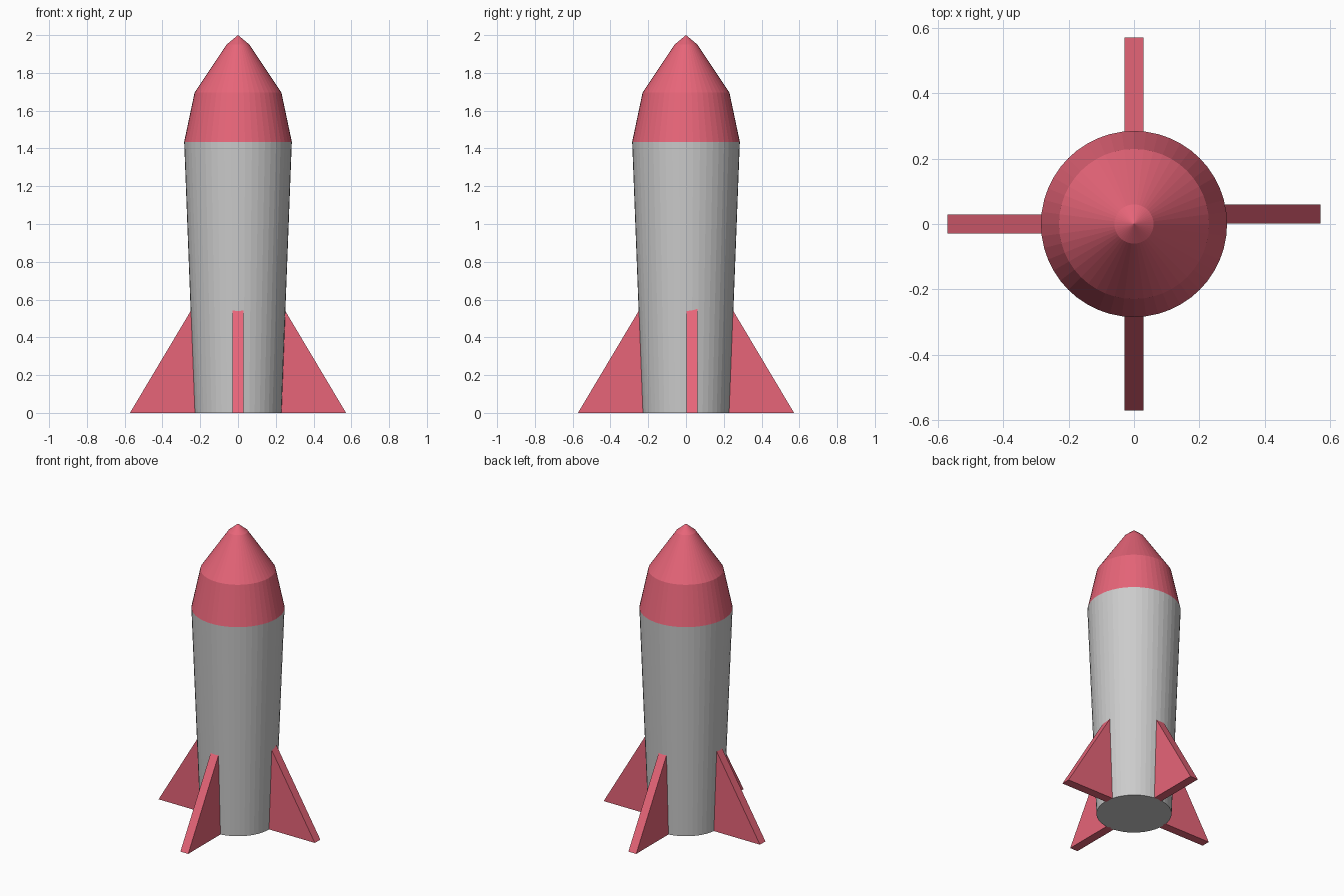
import bpy, bmesh, math
from mathutils import Matrix

if "Cube" in bpy.data.objects:
    bpy.data.objects.remove(bpy.data.objects["Cube"])

SIDES = 48

red = bpy.data.materials.new("red_paint")
red.diffuse_color = (0.8, 0.13, 0.19, 1)
red.use_nodes = True
red.node_tree.nodes["Principled BSDF"].inputs["Base Color"].default_value = red.diffuse_color


def add_object(name, bm, material=None):
    bmesh.ops.recalc_face_normals(bm, faces=bm.faces)
    mesh = bpy.data.meshes.new(name)
    bm.to_mesh(mesh)
    bm.free()
    obj = bpy.data.objects.new(name, mesh)
    bpy.context.collection.objects.link(obj)
    if material:
        mesh.materials.append(material)
    return obj


def lathe(name, profile, material=None):
    """Spin a (radius, z) profile that starts and ends on the z axis."""
    bm = bmesh.new()
    verts = [bm.verts.new((r, 0, z)) for r, z in profile]
    edges = [bm.edges.new(pair) for pair in zip(verts, verts[1:])]
    bmesh.ops.spin(bm, geom=verts + edges, cent=(0, 0, 0), axis=(0, 0, 1),
                   angle=math.tau, steps=SIDES, use_merge=True)
    bmesh.ops.remove_doubles(bm, verts=bm.verts, dist=1e-5)
    return add_object(name, bm, material)


def fin(name, angle, y_min, y_max):
    """Triangular plate pointing along +x, turned about z."""
    outline = [(0.222, 0), (0.572, 0), (0.24, 0.557)]
    bm = bmesh.new()
    face = bm.faces.new([bm.verts.new((x, y_min, z)) for x, z in outline])
    new = bmesh.ops.extrude_face_region(bm, geom=[face])["geom"]
    bmesh.ops.translate(bm, vec=(0, y_max - y_min, 0),
                        verts=[v for v in new if isinstance(v, bmesh.types.BMVert)])
    bmesh.ops.rotate(bm, verts=bm.verts, cent=(0, 0, 0),
                     matrix=Matrix.Rotation(angle, 3, 'Z'))
    return add_object(name, bm, red)


# Tapered hull, widest at the top
lathe("body", [(0, 0), (0.23, 0), (0.285, 1.435), (0, 1.435)])

# Stepped nose cone
lathe("nose_cone", [(0, 1.435), (0.285, 1.435), (0.23, 1.695),
                    (0.06, 1.95), (0, 2.0)], red)

# Four fins; the right one sits slightly off centre
for i, side in enumerate(("right", "back", "left", "front")):
    y_min = 0.002 if side == "right" else -0.029
    fin(f"{side}_fin", i * math.pi / 2, y_min, y_min + 0.058)
